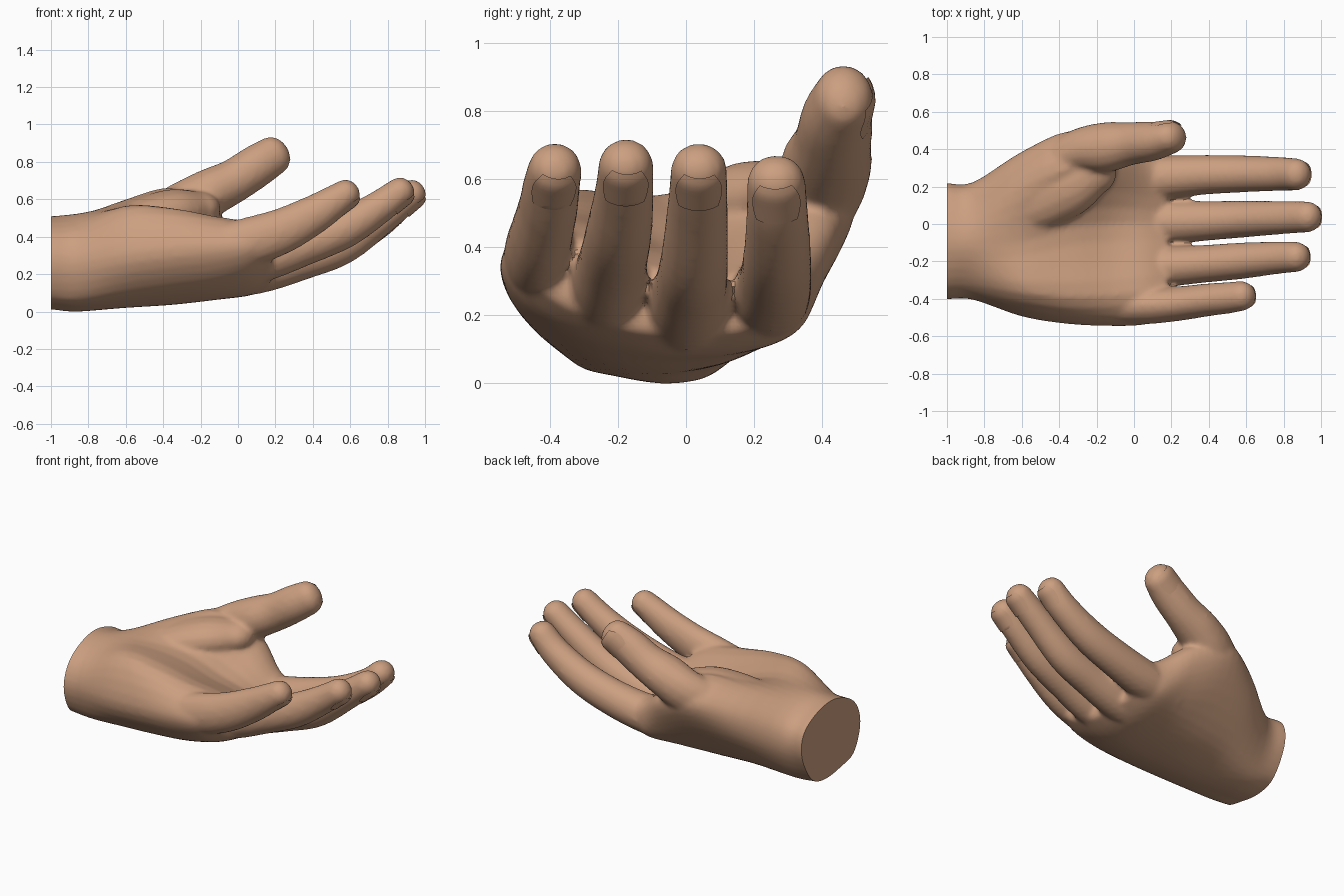
import bpy, bmesh, math
from mathutils import Vector

if "Cube" in bpy.data.objects:
    bpy.data.objects.remove(bpy.data.objects["Cube"])

skin = bpy.data.materials.new("skin")
skin.diffuse_color = (0.60, 0.345, 0.215, 1)
skin.use_nodes = True
skin.node_tree.nodes["Principled BSDF"].inputs["Base Color"].default_value = skin.diffuse_color


def spline(pts, steps, closed=False):
    """Smooth curve through points of any dimension."""
    n, out = len(pts), []
    for i in range(n if closed else n - 1):
        if closed:
            a, b, c, d = (pts[(i + k) % n] for k in (-1, 0, 1, 2))
        else:
            a, b, c, d = (pts[min(max(i + k, 0), n - 1)] for k in (-1, 0, 1, 2))
        for s in range(steps):
            t = s / steps
            out.append(tuple(
                0.5 * (2 * q + (r - p) * t + (2 * p - 5 * q + 4 * r - w) * t * t
                       + (3 * q - p - 3 * r + w) * t ** 3)
                for p, q, r, w in zip(a, b, c, d)))
    if not closed:
        out.append(tuple(pts[-1]))
    return out


def loft(bm, rings):
    """Closed skin over a row of equal rings."""
    vs = [[bm.verts.new(p) for p in ring] for ring in rings]
    n = len(vs[0])
    for a, b in zip(vs, vs[1:]):
        for i in range(n):
            j = (i + 1) % n
            bm.faces.new((a[i], a[j], b[j], b[i]))
    bm.faces.new(vs[0][::-1])
    bm.faces.new(vs[-1])


def frame(t):
    t = t.normalized()
    side = (Vector((0, 1, 0)) - t * t.y).normalized()
    return t, side, t.cross(side)


def digit(bm, path):
    """Round-tipped tube; path rows are x, y, z, half width, half depth."""
    pts = spline(path, 5)
    rings = []
    for i, p in enumerate(pts):
        a, b = pts[max(i - 1, 0)], pts[min(i + 1, len(pts) - 1)]
        t, s, n = frame(Vector(b[:3]) - Vector(a[:3]))
        rings.append((Vector(p[:3]), s, n, p[3], p[4]))
    c, s, n, w, d = rings[-1]
    for k in range(1, 6):
        f = math.radians(k * 16.5)
        rings.append((c + t * w * 0.95 * math.sin(f), s, n,
                      w * math.cos(f) ** 0.9, d * math.cos(f) ** 0.9))
    loft(bm, [[c + s * (w * math.cos(q)) + n * (d * math.sin(q))
               for q in (math.tau * k / 16 for k in range(16))]
              for c, s, n, w, d in rings])


# Palm cross-sections: x, then (y, z) from little-finger edge, under, and back over
palm = [
    (-0.86, [(-.405, .26), (-.34, .07), (-.2, .02), (-.03, .0), (.11, .05),
             (.215, .24), (.2, .40), (.06, .495), (-.13, .52), (-.33, .43)]),
    (-0.60, [(-.495, .31), (-.4, .115), (-.22, .035), (-.02, .025), (.18, .10),
             (.36, .33), (.37, .51), (.2, .60), (-.1, .55), (-.37, .55)]),
    (-0.35, [(-.535, .34), (-.44, .15), (-.24, .055), (0, .04), (.22, .11),
             (.43, .36), (.49, .56), (.29, .66), (-.02, .50), (-.39, .55)]),
    (-0.12, [(-.545, .36), (-.46, .18), (-.25, .08), (0, .065), (.25, .115),
             (.39, .27), (.45, .47), (.32, .53), (0, .41), (-.38, .51)]),
    (0.06, [(-.535, .38), (-.47, .23), (-.26, .12), (0, .085), (.26, .12),
            (.36, .20), (.36, .35), (.26, .395), (0, .36), (-.36, .48)]),
    (0.18, [(-.49, .40), (-.44, .29), (-.25, .18), (0, .14), (.25, .17),
            (.33, .24), (.33, .31), (.25, .34), (0, .31), (-.34, .43)]),
]
wrist = [(y * .99 - .002, .25 + (z - .25) * .95) for y, z in palm[0][1]]
palm = [(-1.08, wrist), (-1.0, wrist)] + palm

# Fingers and thumb: x, y, z, half width, half depth
little = [(-.1, -.43, .345, .105, .12), (.08, -.435, .38, .10, .13),
          (.24, -.425, .433, .093, .122), (.40, -.405, .515, .088, .106),
          (.50, -.395, .577, .085, .092), (.575, -.385, .627, .08, .08)]
ring = [(-.1, -.23, .24, .12, .125), (.12, -.23, .28, .112, .125),
        (.35, -.215, .355, .102, .112), (.57, -.197, .445, .098, .107),
        (.75, -.182, .555, .088, .09), (.865, -.176, .638, .082, .08)]
middle = [(-.1, -.01, .19, .125, .125), (.12, .005, .22, .12, .122),
          (.35, .015, .285, .108, .114), (.56, .025, .365, .10, .112),
          (.78, .034, .515, .09, .092), (.925, .038, .625, .084, .08)]
index = [(-.1, .23, .24, .12, .12), (.12, .245, .255, .12, .12),
         (.35, .262, .305, .108, .114), (.57, .268, .38, .10, .107),
         (.765, .268, .495, .092, .092), (.865, .265, .588, .087, .082)]
thumb = [(-.52, .25, .42, .12, .14), (-.3, .385, .55, .12, .14),
         (-.15, .41, .635, .135, .13), (-.02, .43, .70, .116, .118),
         (.1, .443, .778, .106, .115), (.188, .462, .834, .09, .106)]
digits = [("little", little, -90), ("ring", ring, -90), ("middle", middle, -90),
          ("index", index, -90), ("thumb", thumb, -5)]
# Fleshy mound joining thumb and palm
mound = [(-.7, .02, .42, .12, .09), (-.52, .12, .49, .16, .115),
         (-.35, .21, .53, .17, .125), (-.22, .28, .545, .13, .10)]

bm = bmesh.new()
rows = spline([(x,) + tuple(c for p in sec for c in p) for x, sec in palm], 4)
loft(bm, [[(r[0], y, z) for y, z in
           spline(list(zip(r[1::2], r[2::2])), 4, closed=True)] for r in rows])
for path in [d[1] for d in digits] + [mound]:
    digit(bm, path)
bmesh.ops.recalc_face_normals(bm, faces=bm.faces)
me = bpy.data.meshes.new("hand")
bm.to_mesh(me)
bm.free()

# Fuse the palm and digits into one skin
hand = bpy.data.objects.new("hand", me)
bpy.context.collection.objects.link(hand)
mod = hand.modifiers.new("fuse", 'REMESH')
mod.mode, mod.voxel_size = 'VOXEL', 0.014
mod = hand.modifiers.new("soften", 'SMOOTH')
mod.factor, mod.iterations = 0.5, 9
fused = bpy.data.meshes.new_from_object(
    hand.evaluated_get(bpy.context.evaluated_depsgraph_get()))
hand.modifiers.clear()

# Cut the wrist flat
bm = bmesh.new()
bm.from_mesh(fused)
bmesh.ops.bisect_plane(bm, geom=bm.verts[:] + bm.edges[:] + bm.faces[:],
                       plane_co=(-1, 0, 0), plane_no=(-1, 0, 0), clear_outer=True)
bmesh.ops.holes_fill(bm, edges=[e for e in bm.edges if e.is_boundary], sides=0)
bm.to_mesh(fused)
bm.free()
hand.data = fused
fused.materials.clear()
fused.materials.append(skin)

# Nails: curved plates wrapped over each fingertip
parts = [hand]
for name, path, facing in digits:
    c, t = Vector(path[-1][:3]), Vector(path[-1][:3]) - Vector(path[-2][:3])
    t, s, n = frame(t)
    w, d = path[-1][3], path[-1][4]
    bm = bmesh.new()
    grid = []
    for i in range(9):
        u = i / 8
        along = -0.08 + 0.13 * u
        spread = 50 * (0.78 + 0.22 * math.sin(math.pi * u))
        # follow the rounding of the tip
        lift = 1.05 * (1 - (max(along, 0) / (0.95 * w)) ** 2) ** 0.45
        lift += 0.06 * max(-along, 0) / 0.085
        row = []
        for k in range(7):
            q = math.radians(facing + spread * (k / 3 - 1))
            row.append(bm.verts.new(c + t * along + s * (w * lift * math.cos(q))
                                    + n * (d * lift * math.sin(q))))
        grid.append(row)
    for a, b in zip(grid, grid[1:]):
        for k in range(6):
            bm.faces.new((a[k], b[k], b[k + 1], a[k + 1]))
    bmesh.ops.solidify(bm, geom=bm.faces[:], thickness=0.009)
    bmesh.ops.recalc_face_normals(bm, faces=bm.faces)
    me = bpy.data.meshes.new(name + "_nail")
    bm.to_mesh(me)
    bm.free()
    me.materials.append(skin)
    nail = bpy.data.objects.new(name + "_nail", me)
    bpy.context.collection.objects.link(nail)
    parts.append(nail)

for ob in parts:
    ob.select_set(True)
bpy.context.view_layer.objects.active = hand
bpy.ops.object.shade_smooth_by_angle(angle=math.radians(40))
